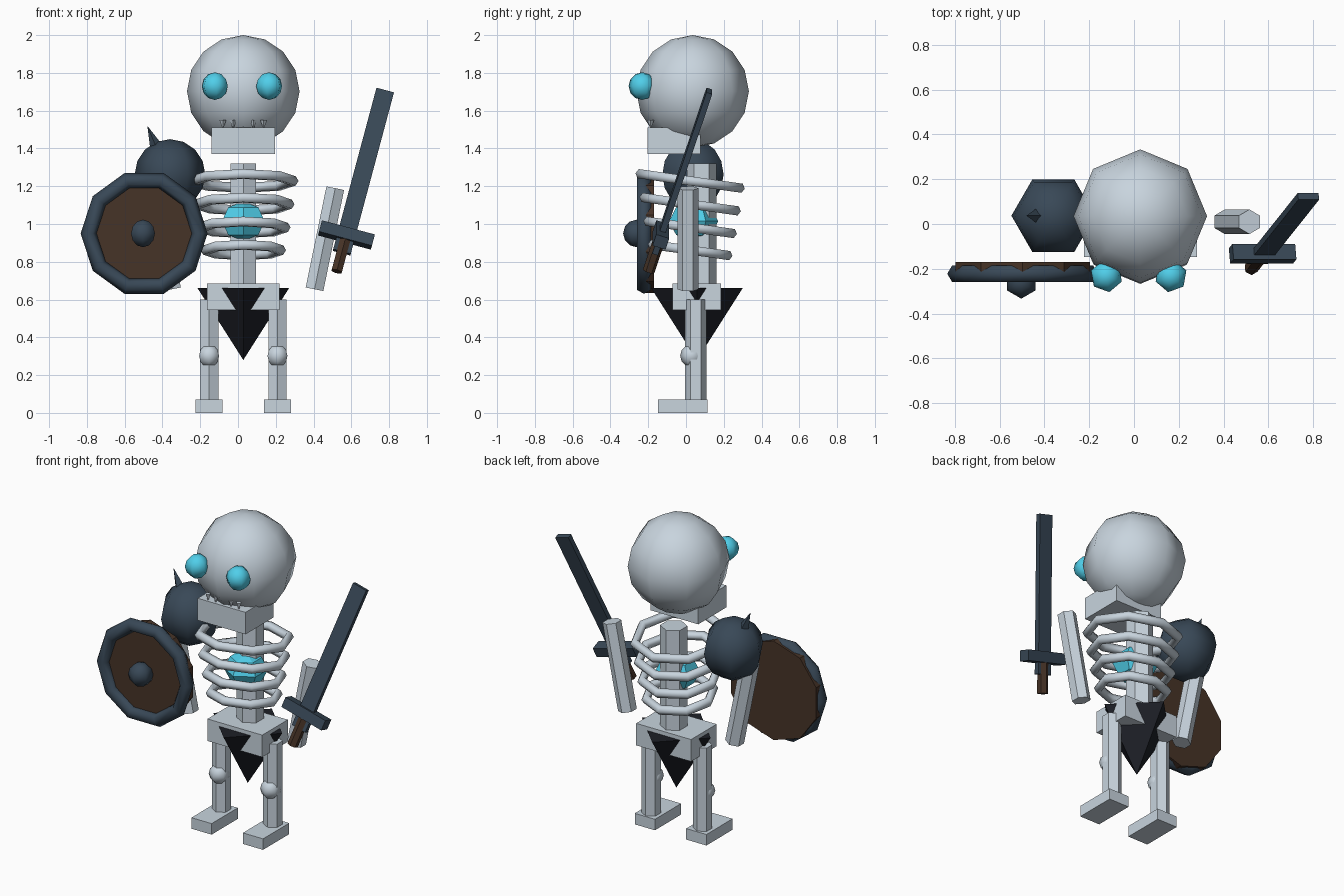
import bpy
from math import radians

if "Cube" in bpy.data.objects:
    bpy.data.objects.remove(bpy.data.objects["Cube"])

CX = 0.028  # body centre line


def material(name, rgb):
    m = bpy.data.materials.new(name)
    m.diffuse_color = (*rgb, 1)
    m.use_nodes = True
    m.node_tree.nodes["Principled BSDF"].inputs["Base Color"].default_value = m.diffuse_color
    return m


BONE = material("bone", (0.58, 0.66, 0.73))
GLOW = material("glow", (0.08, 0.62, 0.82))
STEEL = material("steel", (0.04, 0.065, 0.095))
WOOD = material("wood", (0.062, 0.033, 0.02))
CLOTH = material("cloth", (0.012, 0.014, 0.02))


def finish(name, mat, rot=(0, 0, 0), smooth=False):
    o = bpy.context.object
    o.name = name
    o.rotation_euler = [radians(a) for a in rot]
    o.data.materials.append(mat)
    for p in o.data.polygons:
        p.use_smooth = smooth
    return o


def ball(name, loc, r, mat, seg, rings, rot=(0, 0, 0), smooth=True):
    bpy.ops.mesh.primitive_uv_sphere_add(segments=seg, ring_count=rings, radius=r, location=loc)
    return finish(name, mat, rot, smooth)


def box(name, lo, hi, mat):
    bpy.ops.mesh.primitive_cube_add(size=1, location=[(a + b) / 2 for a, b in zip(lo, hi)])
    o = finish(name, mat)
    o.scale = [b - a for a, b in zip(lo, hi)]
    return o


def cone(name, loc, r1, r2, depth, mat, sides, rot=(0, 0, 0)):
    bpy.ops.mesh.primitive_cone_add(vertices=sides, radius1=r1, radius2=r2, depth=depth, location=loc)
    return finish(name, mat, rot)


def ring(name, loc, major, minor, mat, seg, rot):
    bpy.ops.mesh.primitive_torus_add(major_radius=major, minor_radius=minor, major_segments=seg,
                                     minor_segments=6, location=loc)
    return finish(name, mat, rot, True)


# Head
ball("skull", (CX, 0.035, 1.702), 0.298, BONE, 8, 8)
box("jaw", (CX - 0.168, -0.205, 1.37), (CX + 0.168, 0.077, 1.51), BONE)
for i in range(5):
    cone("tooth", (CX + (i - 2) * 0.054, -0.187, 1.525), 0, 0.018, 0.05, BONE, 4)

# Torso
cone("spine", (CX, 0.083, 0.98), 0.079, 0.079, 0.68, BONE, 6)
for z, r in ((1.228, 0.264), (1.105, 0.243), (0.982, 0.222), (0.862, 0.198)):
    ring("rib", (CX, 0.022, z), r, 0.028, BONE, 8, (-8, 0, 0))
ball("core", (CX, 0.04, 1.015), 0.13, GLOW, 6, 4, smooth=False).scale.z = 0.8
box("pelvis", (CX - 0.193, -0.072, 0.545), (CX + 0.193, 0.185, 0.685), BONE)
cone("loincloth", (CX, 0.058, 0.47), 0, 0.242, 0.38, CLOTH, 4)

# Mirrored parts: eyes, arms, legs
for s in (-1, 1):
    ball("eye", (CX - 0.007 + s * 0.144, -0.232, 1.73), 0.073, GLOW, 6, 6, (0, 0, -10 * s))
    cone("arm", (CX + s * 0.432, 0.01, 0.922), 0.055, 0.055, 0.546, BONE, 6, (0, 11.6 * s, 0))
    x = CX + s * 0.181
    cone("leg", (x, 0.052, 0.315), 0.056, 0.056, 0.57, BONE, 6)
    ball("knee", (x, 0.03, 0.302), 0.061, BONE, 6, 6)
    box("foot", (x - 0.071, -0.148, 0), (x + 0.071, 0.115, 0.07), BONE)

# Shoulder pad with spike
ball("shoulder_pad", (-0.36, 0.037, 1.262), 0.187, STEEL, 6, 8, (0, 0, 30))
cone("shoulder_spike", (-0.455, 0.037, 1.46), 0.036, 0, 0.13, STEEL, 4, (0, -22.6, 0))

# Shield
SX, SZ = -0.497, 0.95
cone("shield_board", (SX, -0.198, SZ), 0.315, 0.315, 0.055, WOOD, 10, (90, 0, 0))
ring("shield_rim", (SX, -0.222, SZ), 0.293, 0.043, STEEL, 10, (90, 0, 0))
ball("shield_boss", (SX - 0.006, -0.26, SZ), 0.073, STEEL, 6, 6)

# Sword, built upright around the guard then tilted as one
pivot = bpy.data.objects.new("sword_pivot", None)
bpy.context.collection.objects.link(pivot)
pivot.location = (0.574, -0.133, 0.942)
pivot.rotation_euler = (radians(-18), radians(15), 0)
pivot.hide_render = True
for part in (box("blade", (-0.048, -0.016, -0.1), (0.048, 0.016, 0.83), STEEL),
             box("guard", (-0.145, -0.036, -0.032), (0.145, 0.036, 0.032), STEEL),
             cone("grip", (0, 0, -0.1), 0.032, 0.032, 0.22, WOOD, 6)):
    part.parent = pivot
